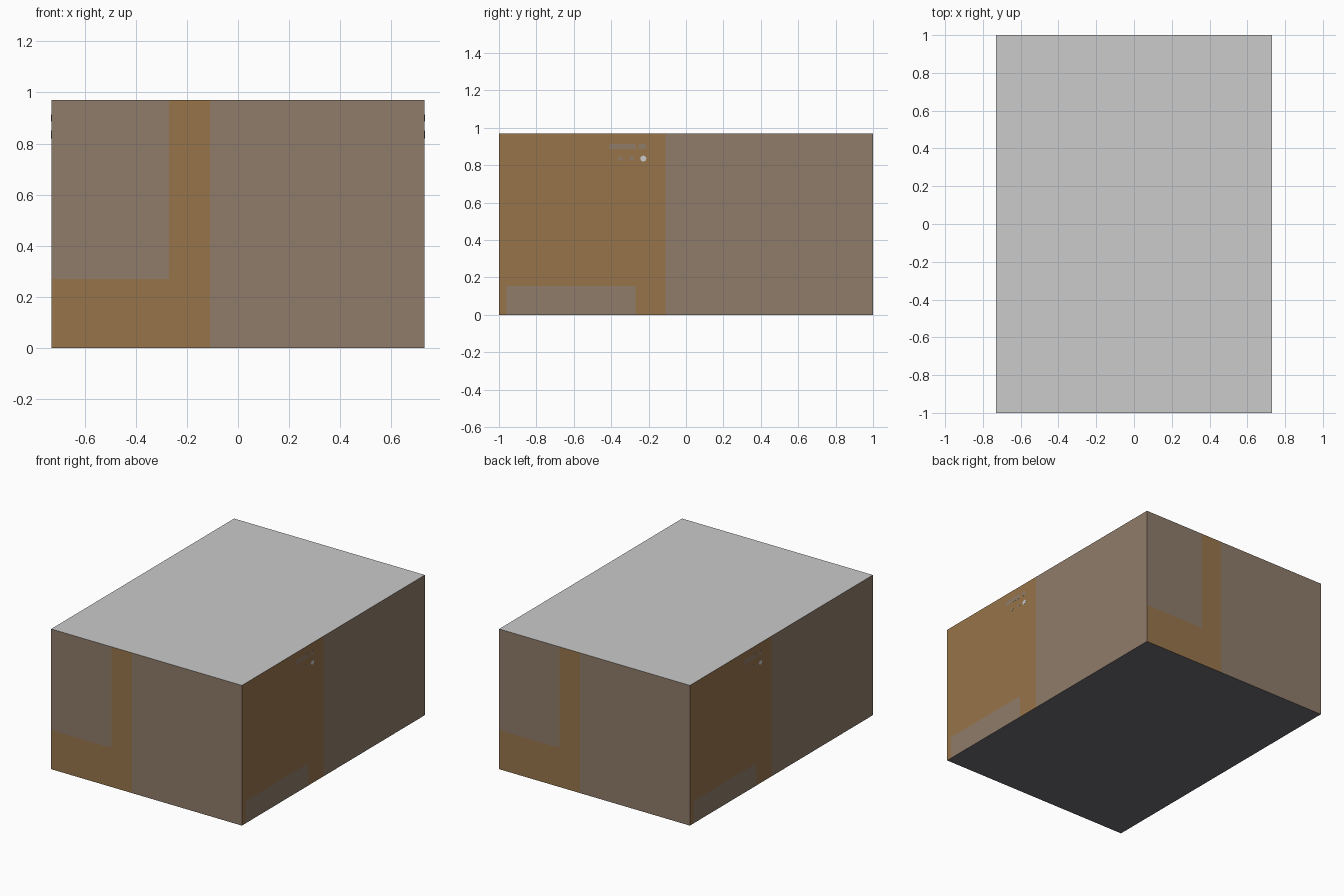
import bpy, bmesh, math
from mathutils import Vector, Matrix

if "Cube" in bpy.data.objects:
    bpy.data.objects.remove(bpy.data.objects["Cube"])

W, D, H = 0.73, 1.0, 0.97   # half width, half depth, height


def mat(name, rgb):
    m = bpy.data.materials.new(name)
    m.diffuse_color = (*rgb, 1)
    m.use_nodes = True
    m.node_tree.nodes["Principled BSDF"].inputs["Base Color"].default_value = m.diffuse_color
    return m


grey = mat("light grey", (0.595, 0.595, 0.595))
taupe = mat("taupe", (0.276, 0.201, 0.146))
brown = mat("warm brown", (0.311, 0.178, 0.070))
dark = mat("dark slate", (0.152, 0.152, 0.181))


def finish(name, bm, mats):
    me = bpy.data.meshes.new(name)
    bm.to_mesh(me)
    bm.free()
    for m in mats:
        me.materials.append(m)
    ob = bpy.data.objects.new(name, me)
    bpy.context.collection.objects.link(ob)
    return ob


# Box body, sliced along the borders of the painted areas
bm = bmesh.new()
bmesh.ops.create_cube(bm, size=1, matrix=Matrix.Translation((0, 0, H / 2))
                      @ Matrix.Diagonal((2 * W, 2 * D, H, 1)))
cuts = [(0, s * v) for v in (0.27, 0.11) for s in (-1, 1)]
cuts += [(1, s * v) for v in (0.96, 0.27, 0.11) for s in (-1, 1)]
cuts += [(2, 0.155), (2, 0.27)]
for axis, v in cuts:
    co, no = Vector((0, 0, 0)), Vector((0, 0, 0))
    co[axis], no[axis] = v, 1
    bmesh.ops.bisect_plane(bm, geom=bm.verts[:] + bm.edges[:] + bm.faces[:],
                           plane_co=co, plane_no=no)
bm.normal_update()
for f in bm.faces:
    c, n = f.calc_center_median(), f.normal
    if abs(n.z) > 0.5:                       # light top, dark bottom
        f.material_index = 0 if n.z > 0 else 3
    elif abs(n.y) > 0.5:                     # front and back: L-shaped band
        x = c.x * n.y                        # mirrored by half a turn
        band = 0.11 < x and (x < 0.27 or c.z < 0.27)
        f.material_index = 2 if band else 1
    else:                                    # sides: brown half, low panel
        y = c.y * n.x
        panel = -0.96 < y < -0.27 and c.z < 0.155
        f.material_index = 2 if y < -0.11 and not panel else 1
finish("box_body", bm, [grey, taupe, brown, dark])

T = 0.001  # thickness of the painted marks


# Thin painted marks, repeated on both sides by half a turn
def dot(name, s, y, z, r, m):
    bm = bmesh.new()
    bmesh.ops.create_cone(
        bm, cap_ends=True, segments=16, radius1=r, radius2=r, depth=T,
        matrix=Matrix.Translation((s * W, s * y, z))
        @ Matrix.Rotation(math.pi / 2, 4, 'Y'))
    finish(name, bm, [m])


def bar(name, s, y0, y1, z, h, m):
    bm = bmesh.new()
    bmesh.ops.create_cube(
        bm, size=1, matrix=Matrix.Translation((s * W, s * (y0 + y1) / 2, z))
        @ Matrix.Diagonal((T, y1 - y0, h, 1)))
    finish(name, bm, [m])


for s, side in ((1, "right"), (-1, "left")):
    dot(side + "_light_dot", s, -0.228, 0.835, 0.016, grey)
    dot(side + "_faint_dot_a", s, -0.29, 0.835, 0.012, taupe)
    dot(side + "_faint_dot_b", s, -0.35, 0.835, 0.012, taupe)
    bar(side + "_long_mark", s, -0.41, -0.27, 0.9, 0.028, taupe)
    bar(side + "_short_mark", s, -0.25, -0.215, 0.9, 0.028, taupe)
